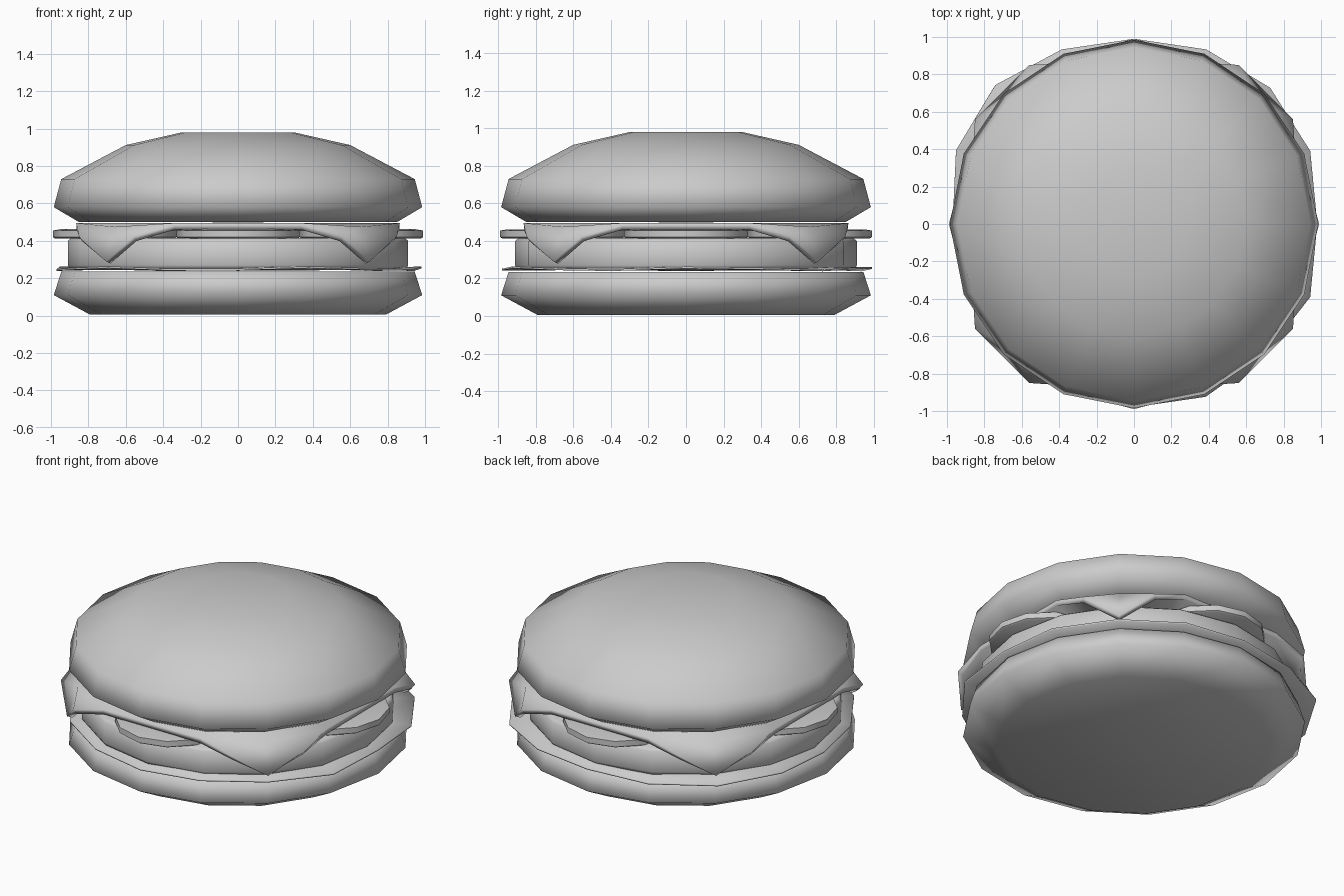
import bpy, bmesh, math
from math import sin, cos, tau

cube = bpy.data.objects.get("Cube")
if cube:
    bpy.data.objects.remove(cube, do_unlink=True)

grey = bpy.data.materials.new("plain_grey")
grey.use_nodes = True
colour = (0.6, 0.6, 0.6, 1)
grey.diffuse_color = colour
grey.node_tree.nodes["Principled BSDF"].inputs["Base Color"].default_value = colour


def finish(name, bm, angle=None):
    """Turn a bmesh into a smooth-shaded object."""
    bmesh.ops.recalc_face_normals(bm, faces=bm.faces)
    mesh = bpy.data.meshes.new(name)
    bm.to_mesh(mesh)
    bm.free()
    mesh.materials.append(grey)
    obj = bpy.data.objects.new(name, mesh)
    bpy.context.collection.objects.link(obj)
    bpy.ops.object.select_all(action='DESELECT')
    obj.select_set(True)
    bpy.context.view_layer.objects.active = obj
    if angle is None:
        bpy.ops.object.shade_smooth()
    else:
        bpy.ops.object.shade_smooth_by_angle(angle=math.radians(angle))
    return obj


def lathe(name, profile, sides=16, centre=(0, 0), angle=None):
    """Stack rings of (radius, height) and cap both ends."""
    bm = bmesh.new()
    rings = [[bm.verts.new((centre[0] + r * cos(tau * i / sides),
                            centre[1] + r * sin(tau * i / sides), z))
              for i in range(sides)] for r, z in profile]
    for low, high in zip(rings, rings[1:]):
        for i in range(sides):
            j = (i + 1) % sides
            bm.faces.new((low[i], low[j], high[j], high[i]))
    bm.faces.new(rings[0])
    bm.faces.new(rings[-1])
    return finish(name, bm, angle)


# Buns and patty
lathe("bottom_bun", [(0.79, 0.005), (0.985, 0.11), (0.945, 0.235)])
lathe("patty", [(0.90, 0.25), (0.91, 0.27), (0.91, 0.40), (0.89, 0.415)])
lathe("top_bun", [(0.85, 0.5), (0.985, 0.58), (0.945, 0.73), (0.6, 0.912), (0.3, 0.98)])

# Lettuce: a thin leaf with an uneven, wavy rim
rim = [0.98, 1.02, 1.03, 1.01, 0.99, 1.01, 1.05, 1.03,
       0.97, 0.97, 0.98, 0.97, 0.98, 1.0, 0.99, 1.02]
bm = bmesh.new()
centre = bm.verts.new((0, 0, 0.245))
inner, outer = [], []
for i, r in enumerate(rim):
    a = tau * i / len(rim)
    inner.append(bm.verts.new((0.8 * cos(a), 0.8 * sin(a), 0.25)))
    outer.append(bm.verts.new((r * cos(a), r * sin(a), 0.251 + 0.008 * sin(5 * a + 1))))
for i in range(len(rim)):
    j = (i + 1) % len(rim)
    bm.faces.new((centre, inner[i], inner[j]))
    bm.faces.new((inner[i], outer[i], outer[j], inner[j]))
lettuce = finish("lettuce", bm, 40)
leaf = lettuce.modifiers.new("leaf_thickness", 'SOLIDIFY')
leaf.thickness = 0.01
leaf.offset = 0

# Four tomato slices
for i, side in enumerate(("left", "back", "right", "front")):
    a = tau * i / 4
    lathe("tomato_slice_" + side, [(0.32, 0.413), (0.33, 0.42), (0.33, 0.455), (0.29, 0.462)],
          sides=12, centre=(0.66 * cos(a), 0.66 * sin(a)), angle=40)

# Cheese: a flat slice whose four corners fold down
bm = bmesh.new()
flat, flaps = [], []
for i in range(4):
    c, s = round(cos(tau * i / 4)), round(sin(tau * i / 4))

    def vert(x, y, z):
        return bm.verts.new((c * x - s * y, s * x + c * y, z))

    a, b = vert(0.865, 0.34, 0.495), vert(0.34, 0.865, 0.495)
    ma, mb = vert(0.85, 0.56, 0.425), vert(0.56, 0.85, 0.425)
    tip = vert(0.705, 0.705, 0.29)
    mid = vert(0.66, 0.66, 0.475)
    flat += [a, mid, b]
    flaps += [(a, ma, mid), (mid, mb, b), (mid, ma, tip), (mid, tip, mb)]
middle = bm.verts.new((0, 0, 0.497))
for i, v in enumerate(flat):
    bm.faces.new((middle, v, flat[(i + 1) % len(flat)]))
for f in flaps:
    bm.faces.new(f)
cheese = finish("cheese", bm)
slab = cheese.modifiers.new("cheese_thickness", 'SOLIDIFY')
slab.thickness = 0.035
slab.offset = -1
